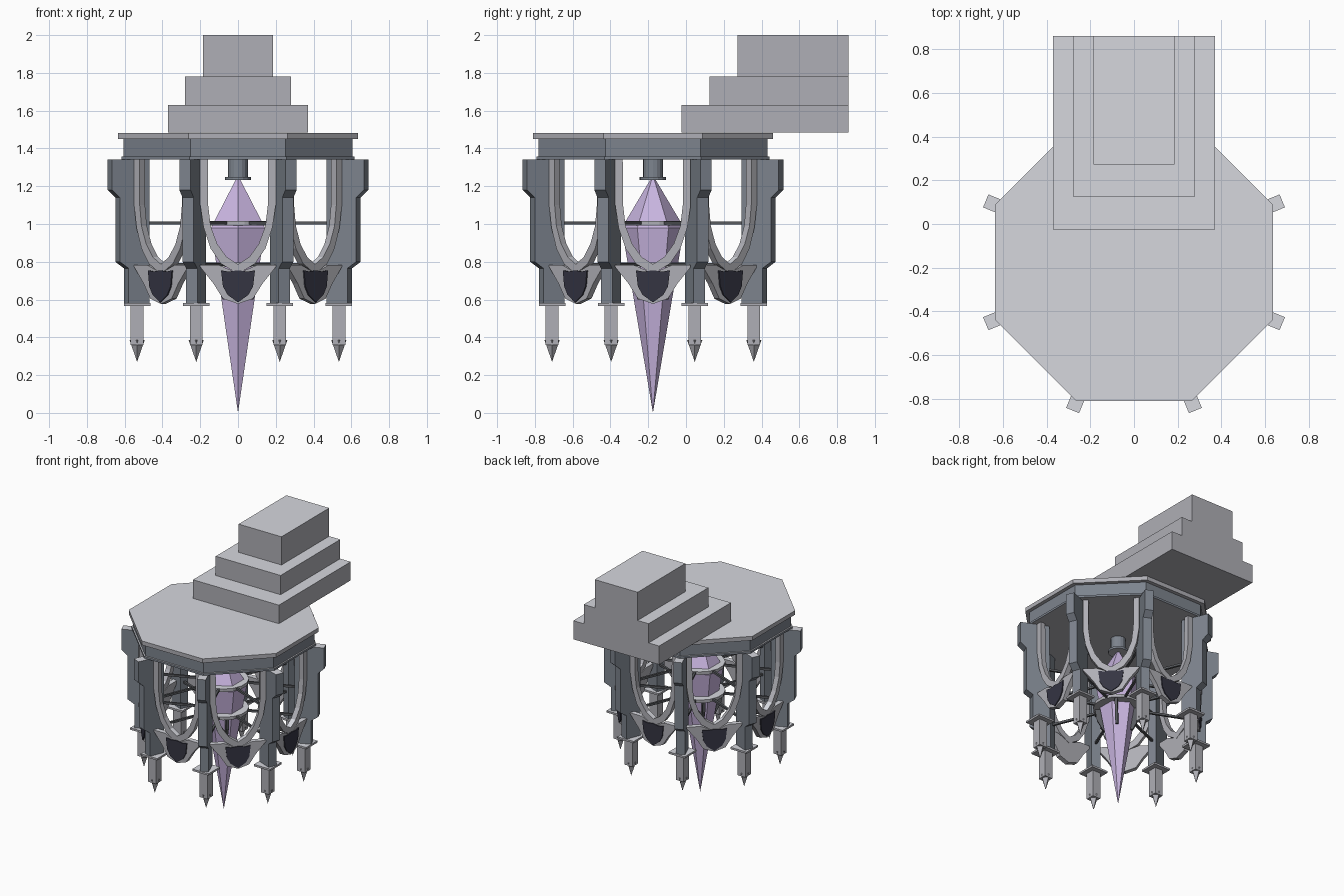
import bpy, bmesh, math
from mathutils import Matrix, Vector

if "Cube" in bpy.data.objects:
    bpy.data.objects.remove(bpy.data.objects["Cube"])

CY = -0.175                      # centre of the octagonal pavilion
HALF = math.pi / 8


def material(name, rgb):
    m = bpy.data.materials.new(name)
    m.use_nodes = True
    m.diffuse_color = (*rgb, 1)
    m.node_tree.nodes["Principled BSDF"].inputs["Base Color"].default_value = (*rgb, 1)
    return m


pale = material("pale top stone", (0.67, 0.68, 0.73))
stone = material("light stone", (0.43, 0.43, 0.465))
slate = material("blue slate", (0.205, 0.23, 0.27))
iron = material("dark iron", (0.10, 0.105, 0.115))
navy = material("navy shield", (0.035, 0.035, 0.055))
violet = material("violet crystal", (0.58, 0.46, 0.74))


def finish(name, bm, mat):
    bmesh.ops.recalc_face_normals(bm, faces=bm.faces)
    me = bpy.data.meshes.new(name)
    me.materials.append(mat)
    # masonry is pale on top and plain stone underneath
    if mat in (stone, slate):
        me.materials.append(pale)
        me.materials.append(stone)
        bm.normal_update()
        for f in bm.faces:
            f.material_index = 1 if f.normal.z > 0.7 else 2 if f.normal.z < -0.9 else 0
    bm.to_mesh(me)
    bm.free()
    ob = bpy.data.objects.new(name, me)
    ob.location = (0, CY, 0)
    bpy.context.collection.objects.link(ob)
    return ob


def prism(name, pts, lo, hi, axis, mat):
    """Extrude a (u, z) outline along x or y."""
    bm = bmesh.new()
    place = (lambda u, z, d: (d, u, z)) if axis == "x" else (lambda u, z, d: (u, d, z))
    face = bm.faces.new([bm.verts.new(place(u, z, lo)) for u, z in pts])
    out = bmesh.ops.extrude_face_region(bm, geom=[face])
    move = Vector(place(0, 0, hi - lo))
    bmesh.ops.translate(bm, vec=move, verts=[v for v in out["geom"] if isinstance(v, bmesh.types.BMVert)])
    return finish(name, bm, mat)


def box(name, x0, x1, y0, y1, z0, z1, mat):
    return prism(name, [(x0, z0), (x1, z0), (x1, z1), (x0, z1)], y0, y1, "y", mat)


def frustum(name, sides, r0, r1, z0, z1, mat, turn=0.0):
    bm = bmesh.new()
    bmesh.ops.create_cone(bm, cap_ends=True, segments=sides, radius1=r0, radius2=r1, depth=z1 - z0,
                          matrix=Matrix.Translation((0, 0, (z0 + z1) / 2)) @ Matrix.Rotation(turn, 4, "Z"))
    return finish(name, bm, mat)


def copies(ob, count, start):
    """Yield the part and its linked copies with their angles."""
    for i in range(count):
        c = ob
        if i:
            c = ob.copy()
            bpy.context.collection.objects.link(c)
        yield c, start + i * math.tau / count


def around(ob, count, start):
    """Rotate copies about the pavilion axis."""
    for c, a in copies(ob, count, start):
        c.rotation_euler.z = a


def under_pillars(ob):
    """Place copies below the pillars without turning them."""
    for c, a in copies(ob, 8, HALF):
        c.location = (0.578 * math.cos(a), CY + 0.578 * math.sin(a), 0)


def mirrored(half):
    """Close an outline that starts and ends on the centre line."""
    return half + [(-u, z) for u, z in reversed(half) if u > 0]


# Octagonal roof
for name, apothem, z0, z1, mat in (("roof_slab", 0.635, 1.45, 1.482, stone),
                                   ("roof_band", 0.607, 1.355, 1.45, slate),
                                   ("roof_trim", 0.617, 1.342, 1.358, slate)):
    r = apothem / math.cos(HALF)
    frustum(name, 8, r, r, z0, z1, mat, HALF)

# Stepped blocks on the roof
for i, (w, y, z0, z1) in enumerate(((0.37, -0.025, 1.485, 1.63),
                                    (0.28, 0.125, 1.63, 1.78),
                                    (0.185, 0.272, 1.78, 2.0))):
    box(f"step_block_{i + 1}", -w, w, y - CY, 0.86 - CY, z0, z1, stone)

# Stepped pillars at the corners
pillar = [(0.52, 0.58), (0.64, 0.58), (0.64, 0.765), (0.69, 0.8), (0.69, 1.14),
          (0.734, 1.18), (0.734, 1.342), (0.52, 1.342)]
around(prism("pillar", pillar, -0.032, 0.032, "y", slate), 8, HALF)

# Hanging finials below the pillars
under_pillars(box("finial_plate", -0.07, 0.07, -0.07, 0.07, 0.567, 0.582, stone))
under_pillars(box("finial_shaft", -0.034, 0.034, -0.034, 0.034, 0.36, 0.57, stone))
under_pillars(frustum("finial_tip", 4, 0, 0.04, 0.27, 0.385, stone))

# Inverted pointed arches between the pillars
inner = [(0, 0.787), (0.06, 0.825), (0.11, 0.895), (0.145, 0.99), (0.158, 1.1), (0.16, 1.345)]
outer = [(0.2, 1.345), (0.2, 1.1), (0.182, 0.98), (0.145, 0.87), (0.09, 0.79), (0, 0.735)]
arch = inner + outer
arch += [(-u, z) for u, z in reversed(arch) if u > 0]
around(prism("arch", arch, 0.538, 0.578, "x", stone), 8, 0)

# Bracket and shield under each arch
bracket = mirrored([(0, 0.577), (0.08, 0.605), (0.13, 0.685), (0.2, 0.772), (0.2, 0.782), (0.1, 0.782), (0, 0.74)])
around(prism("arch_bracket", bracket, 0.54, 0.577, "x", stone), 8, 0)
shield = mirrored([(0, 0.585), (0.055, 0.625), (0.08, 0.67), (0.09, 0.755), (0.05, 0.748), (0, 0.755)])
around(prism("shield", shield, 0.577, 0.585, "x", navy), 8, 0)

# Crystal with its ceiling mount
frustum("crystal_lower", 6, 0, 0.165, 0, 0.98, violet)
frustum("crystal_upper", 6, 0.165, 0.008, 0.98, 1.245, violet)
frustum("crystal_mount", 16, 0.053, 0.053, 1.245, 1.345, slate)
frustum("mount_flange", 16, 0.07, 0.07, 1.233, 1.25, slate)

# Collars, radial struts and claws holding the crystal
for name, z in (("upper", 1.005), ("lower", 0.785)):
    frustum(name + "_collar", 16, 0.178, 0.178, z - 0.012, z + 0.012, stone, math.pi / 16)
    around(box(name + "_strut", 0.16, 0.54, -0.008, 0.008, z - 0.008, z + 0.008, iron), 8, HALF)
claw = [(0.10, 0.78), (0.165, 0.78), (0.15, 0.69), (0.105, 0.6), (0.085, 0.6)]
around(prism("claw", claw, -0.01, 0.01, "y", iron), 4, math.pi / 4)
